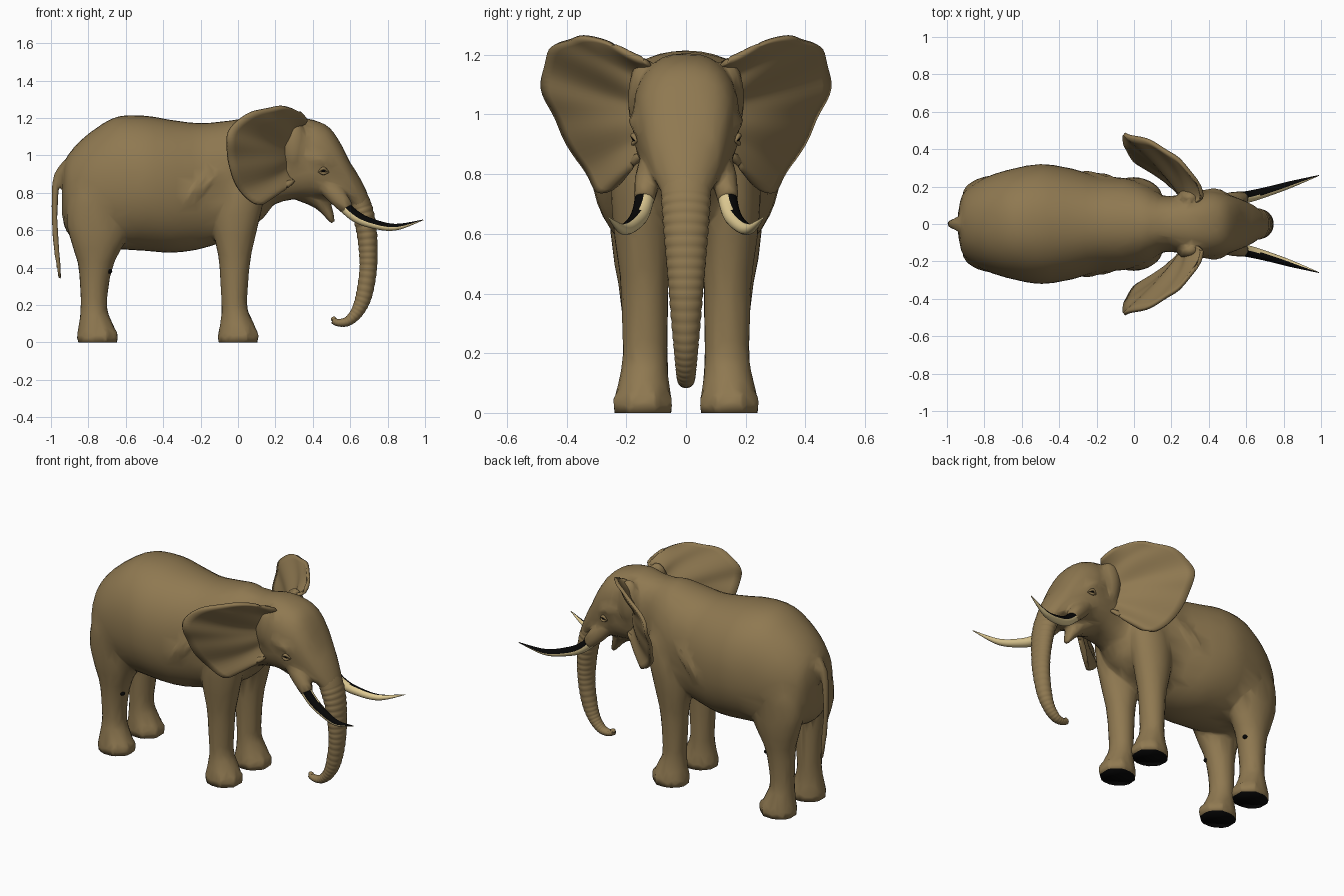
import bpy, bmesh, math
from mathutils import Vector

if "Cube" in bpy.data.objects:
    bpy.data.objects.remove(bpy.data.objects["Cube"])


def material(name, rgb):
    m = bpy.data.materials.new(name)
    m.diffuse_color = (*rgb, 1)
    m.use_nodes = True
    m.node_tree.nodes["Principled BSDF"].inputs["Base Color"].default_value = m.diffuse_color
    return m


HIDE = material("brown hide", (0.275, 0.19, 0.082))
IVORY = material("ivory", (0.76, 0.61, 0.3))
DARK = material("black", (0.002, 0.002, 0.002))


def make(name, bm, *mats):
    bmesh.ops.recalc_face_normals(bm, faces=bm.faces)
    me = bpy.data.meshes.new(name)
    bm.to_mesh(me)
    bm.free()
    for m in mats:
        me.materials.append(m)
    for p in me.polygons:
        p.use_smooth = True
    ob = bpy.data.objects.new(name, me)
    bpy.context.collection.objects.link(ob)
    return ob


def spline(pts, steps):
    """Catmull-Rom through tuples of any length."""
    out = []
    for i in range(len(pts) - 1):
        a, b, c, d = (pts[max(0, min(len(pts) - 1, i + k))] for k in (-1, 0, 1, 2))
        for s in range(steps):
            t = s / steps
            out.append([0.5 * (2 * q + (r - p) * t + (2 * p - 5 * q + 4 * r - u) * t * t
                               + (3 * q - p - 3 * r + u) * t ** 3)
                        for p, q, r, u in zip(a, b, c, d)])
    return out + [list(pts[-1])]


def sweep(name, pts, mats=(HIDE,), axis=None, power=2.0, n=32, steps=6, ripple=None):
    """Skin rings along (x, y, z, radius in plane, radius sideways)."""
    path = spline(pts, steps)
    bm, rings = bmesh.new(), []
    for i, p in enumerate(path):
        c = Vector(p[:3])
        t = Vector(axis) if axis else Vector(path[min(i + 1, len(path) - 1)][:3]) - Vector(path[max(i - 1, 0)][:3])
        t.normalize()
        side = Vector((0, 1, 0))
        side = (side - t * side.dot(t)).normalized()
        up = t.cross(side)
        k = ripple(i, c) if ripple else 1
        ring = []
        for j in range(n):
            a = 2 * math.pi * j / n
            cu, cs = (math.copysign(abs(f) ** (2 / power), f) for f in (math.cos(a), math.sin(a)))
            ring.append(bm.verts.new(c + up * cu * max(p[3], .001) * k + side * cs * max(p[4], .001) * k))
        rings.append(ring)
    for a, b in zip(rings, rings[1:]):
        for j in range(n):
            bm.faces.new((a[j], a[(j + 1) % n], b[(j + 1) % n], b[j]))
    bm.faces.new(rings[0])
    bm.faces.new(rings[-1])
    return make(name, bm, *mats)


def ball(name, loc, size, mat=HIDE):
    bm = bmesh.new()
    bmesh.ops.create_uvsphere(bm, u_segments=16, v_segments=10, radius=1)
    for v in bm.verts:
        v.co = Vector(loc) + Vector([a * b for a, b in zip(v.co, size)])
    return make(name, bm, mat)


def along_x(name, rows, power):
    return sweep(name, [(x, 0, (t + b) / 2, (t - b) / 2, w) for x, t, b, w in rows],
                 axis=(1, 0, 0), power=power, n=48)


# barrel body and head: x, top, bottom, half width
body = along_x("body", [(-.94, .9, .68, .06), (-.92, .98, .6, .15), (-.87, 1.05, .55, .205),
                        (-.78, 1.13, .52, .255), (-.65, 1.205, .5, .295), (-.5, 1.212, .49, .32),
                        (-.35, 1.188, .48, .3), (-.2, 1.172, .5, .26), (-.05, 1.185, .55, .245),
                        (.05, 1.2, .6, .215), (.13, 1.19, .66, .17), (.2, 1.16, .75, .1)], 2.15)
skin = [body, along_x("head", [(0, 1.19, .65, .18), (.1, 1.19, .68, .16), (.2, 1.19, .74, .15),
                               (.3, 1.205, .765, .165), (.4, 1.19, .765, .178), (.48, 1.155, .755, .165),
                               (.54, 1.08, .745, .145), (.6, .96, .735, .12), (.655, .83, .72, .09),
                               (.68, .77, .72, .05)], 2.5)]

# lower lip, trunk root and tail
skin.append(sweep("jaw", [(.3, 0, .84, .07, .1), (.4, 0, .79, .06, .085), (.46, 0, .73, .04, .055),
                          (.508, 0, .64, .012, .02)]))
skin.append(sweep("trunk_root", [(.48, 0, 1.06, .04, .1), (.565, 0, .925, .05, .12), (.61, 0, .83, .06, .105),
                                 (.65, 0, .74, .058, .084), (.68, 0, .65, .04, .06)]))
skin.append(sweep("tail", [(-.85, 0, .97, .05, .05), (-.93, 0, .925, .033, .04), (-.972, 0, .85, .021, .024),
                           (-.981, 0, .68, .016, .018), (-.97, 0, .5, .015, .017), (-.95, 0, .335, .009, .01)], n=16))

# legs: z, x offset, x radius, y centre, y radius
FRONT = [(0, 0, .106, .145, .096), (.04, 0, .107, .145, .097), (.1, -.005, .09, .142, .085),
         (.18, -.018, .069, .138, .075), (.3, -.02, .073, .138, .076), (.45, -.018, .086, .14, .081),
         (.6, -.015, .116, .145, .096), (.75, 0, .135, .15, .1), (.9, .02, .13, .14, .09),
         (1.0, .03, .08, .12, .05)]
HIND = [(0, -.752, .107, .145, .096), (.04, -.752, .108, .145, .097), (.1, -.76, .09, .142, .085),
        (.18, -.77, .071, .136, .074), (.3, -.768, .076, .137, .076), (.42, -.76, .096, .142, .083),
        (.52, -.75, .136, .15, .093), (.65, -.735, .182, .152, .104), (.8, -.72, .18, .15, .11),
        (.95, -.7, .12, .14, .09)]
for s in (1, -1):
    for name, rows in (("front_leg", FRONT), ("hind_leg", HIND)):
        skin.append(sweep(name, [(x, s * y, z, rx, ry) for z, x, rx, y, ry in rows], axis=(0, 0, 1)))
        # toes around the front of each foot
        for a in (-66, -22, 22, 66):
            a = math.radians(a)
            skin.append(ball("toe", (rows[0][1] + .096 * math.cos(a), s * .145 + .086 * math.sin(a), .034),
                             (.022, .022, .038)))
    # tusk sockets, brow ridges and the swelling behind each ear
    skin.append(sweep("tusk_socket", [(.44, s * .11, .86, .04, .04), (.52, s * .128, .79, .05, .042),
                                      (.585, s * .14, .715, .038, .036)]))
    skin.append(sweep("brow", [(.36, s * .165, .99, .015, .015), (.44, s * .165, .975, .028, .025),
                               (.51, s * .14, .92, .015, .015)]))
    skin.append(ball("ear_base", (.3, s * .14, 1.05), (.07, .055, .14)))
    # skin folds behind the shoulder
    for dx in (0, .035):
        line = []
        for x, z, r in ((-.1, .95, .004), (-.13, .88, .014), (-.18, .79, .015), (-.21, .7, .004)):
            hit = body.closest_point_on_mesh(Vector((x - dx, s * .4, z)))[1]
            line.append((*hit, r, r))
        skin.append(sweep("skin_fold", line, n=12))

# fuse the parts into one soft hide, then thin it to broad facets
bpy.ops.object.select_all(action='DESELECT')
for ob in skin:
    ob.select_set(True)
bpy.context.view_layer.objects.active = body
bpy.ops.object.join()
rm = body.modifiers.new("fuse", 'REMESH')
rm.mode, rm.voxel_size, rm.use_smooth_shade = 'VOXEL', .01, True
sm = body.modifiers.new("soften", 'SMOOTH')
sm.iterations, sm.factor = 3, .5
for m in ("fuse", "soften"):
    bpy.ops.object.modifier_apply(modifier=m)
for v in body.data.vertices:
    if v.co.z < .012:
        v.co.z = 0
dec = body.modifiers.new("facets", 'DECIMATE')
dec.ratio = .04
bpy.ops.object.modifier_apply(modifier="facets")
body.data.materials.clear()
body.data.materials.append(HIDE)
body.data.materials.append(DARK)
for p in body.data.polygons:
    p.use_smooth = True
    p.material_index = int(p.center.z < .006 and p.normal.z < -.7)   # dark soles

# trunk with ring wrinkles
sweep("trunk", [(.57, 0, .9, .02, .05), (.608, 0, .83, .05, .085), (.65, 0, .74, .06, .084),
                (.682, 0, .63, .056, .076), (.696, 0, .5, .05, .065), (.695, 0, .38, .046, .055),
                (.673, 0, .25, .043, .044), (.638, 0, .165, .034, .036), (.59, 0, .115, .026, .03),
                (.54, 0, .105, .02, .024), (.505, 0, .118, .017, .018)], steps=18,
      ripple=lambda i, c: 1 + (.05 * abs(math.sin(i * math.pi / 5)) - .025 if c.z < .72 else 0))
ball("trunk_finger", (.512, 0, .124), (.016, .014, .014))

RIM = [(.35, .16, 1.19), (.32, .25, 1.235), (.25, .33, 1.26), (.17, .395, 1.25), (.06, .448, 1.222),
       (-.04, .477, 1.14), (-.055, .465, 1.05), (-.045, .415, .95), (0, .345, .825), (.1, .285, .738),
       (.17, .225, .78), (.25, .165, .86)]
for s in (1, -1):
    # ear: fan of strips from the root line to the wavy rim
    rim = spline(RIM, 5)
    bm, grid = bmesh.new(), []
    for i, p in enumerate(rim):
        f = i / (len(rim) - 1)
        root = Vector((.29, .1, 1.16)).lerp(Vector((.27, .13, .87)), f)
        row = []
        for j in range(13):
            t = j / 12
            c = root.lerp(Vector(p), t)
            c.x += .035 * math.sin(math.pi * t) + .012 * t * (1 - t) * 3 * math.sin(f * 22)
            c.y += .005 * t * math.sin(f * 40)
            row.append(bm.verts.new((c.x, s * c.y, c.z)))
        grid.append(row)
    for a, b in zip(grid, grid[1:]):
        for j in range(12):
            bm.faces.new((a[j], a[j + 1], b[j + 1], b[j]))
    ear = make("ear", bm, HIDE)
    sol = ear.modifiers.new("thickness", 'SOLIDIFY')
    sol.thickness, sol.offset = .02, 0

    # tusk, dark on its upper outer side
    tusk = sweep("tusk", [(.53, s * .132, .765, .033, .033), (.62, s * .148, .68, .031, .031),
                          (.71, s * .172, .638, .026, .026), (.84, s * .212, .616, .018, .018),
                          (.99, s * .26, .655, .002, .002)], (IVORY, DARK), n=20)
    for p in tusk.data.polygons:
        p.material_index = int(p.normal.dot(Vector((0, s * .6, .8))) > .6)

    # eye with lids, and the small dark spot on the hind leg
    ball("eye", (.457, s * .17, .917), (.011, .011, .009), DARK)
    for dz, r in ((.013, .009), (-.014, .008)):
        sweep("eyelid", [(.43, s * .176, .912, .003, .003), (.457, s * .177, .917 + dz, r, r),
                         (.485, s * .166, .91, .003, .003)], n=10)
    ball("leg_spot", (-.686, s * .175, .38), (.014, .014, .012), DARK)
